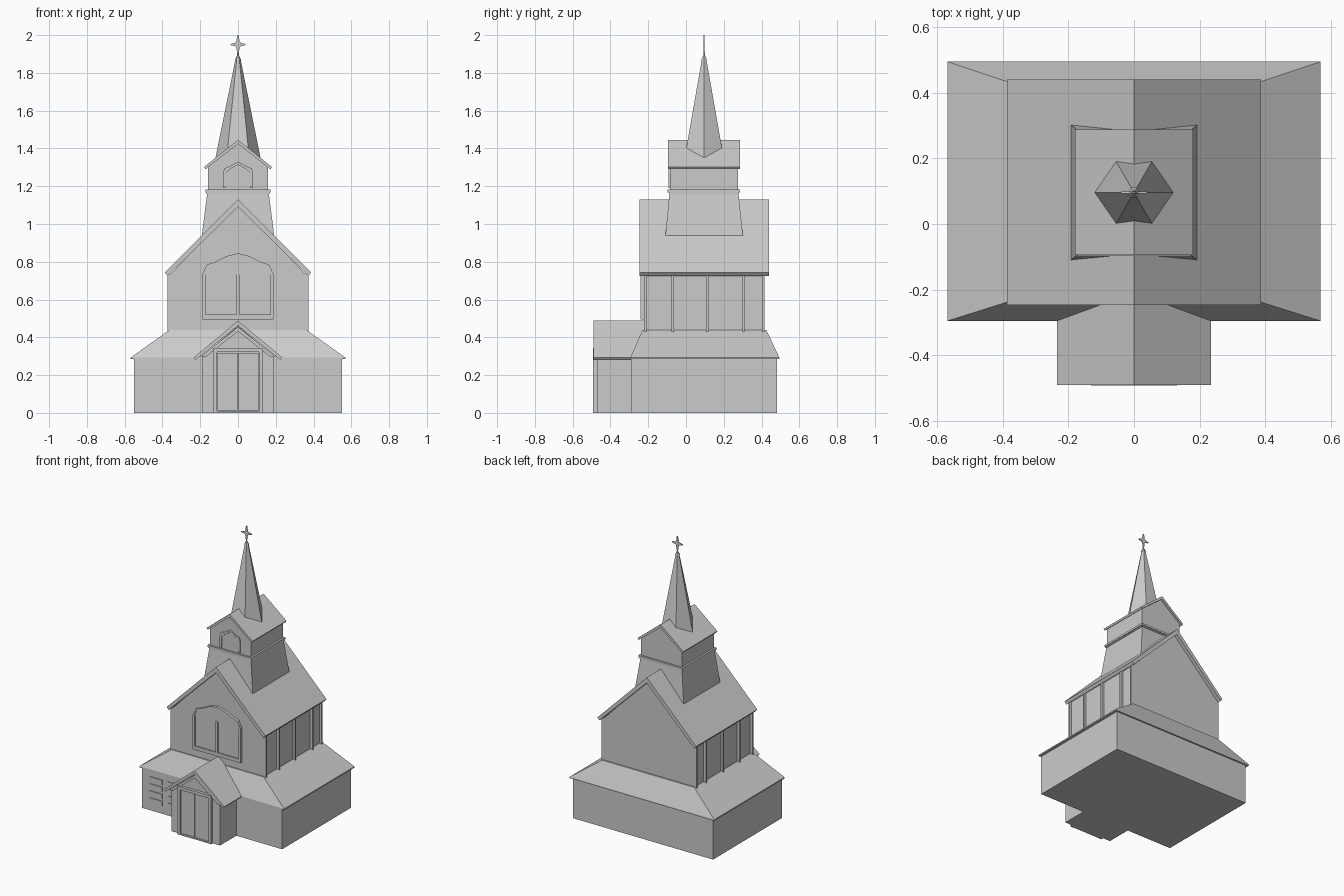
import bpy, bmesh, math
from mathutils import Matrix

if "Cube" in bpy.data.objects:
    bpy.data.objects.remove(bpy.data.objects["Cube"])


def finish(name, bm):
    bmesh.ops.recalc_face_normals(bm, faces=bm.faces)
    me = bpy.data.meshes.new(name)
    bm.to_mesh(me)
    bm.free()
    ob = bpy.data.objects.new(name, me)
    bpy.context.collection.objects.link(ob)
    return ob


def prism(name, pts, y0, y1):
    """Extrude an (x, z) outline from y0 to y1."""
    bm = bmesh.new()
    f = bm.faces.new([bm.verts.new((x, y0, z)) for x, z in pts])
    r = bmesh.ops.extrude_face_region(bm, geom=[f])
    for v in r["geom"]:
        if isinstance(v, bmesh.types.BMVert):
            v.co.y = y1
    return finish(name, bm)


def box(name, x0, x1, y0, y1, z0, z1):
    return prism(name, [(x0, z0), (x1, z0), (x1, z1), (x0, z1)], y0, y1)


def loft(name, sections):
    """Stack rectangles (half_x, y0, y1, z) into a closed solid."""
    bm = bmesh.new()
    rings = [[bm.verts.new(p) for p in ((-x, a, z), (x, a, z), (x, b, z), (-x, b, z))]
             for x, a, b, z in sections]
    for lo, hi in zip(rings, rings[1:]):
        for i in range(4):
            j = (i + 1) % 4
            bm.faces.new((lo[i], lo[j], hi[j], hi[i]))
    bm.faces.new(rings[0])
    bm.faces.new(rings[-1])
    return finish(name, bm)


def gable_walls(name, hx, z0, eave, apex, y0, y1):
    return prism(name, [(-hx, z0), (hx, z0), (hx, eave), (0, apex), (-hx, eave)], y0, y1)


def gable_roof(name, outer, inner, apex, under, y0, y1):
    """Chevron slab: outer/inner are the (x, z) eave corners."""
    return prism(name, [outer, (0, apex), (-outer[0], outer[1]),
                        (-inner[0], inner[1]), (0, under), inner], y0, y1)


def hex_cone(name, r0, r1, z0, z1, y):
    bm = bmesh.new()
    bmesh.ops.create_cone(bm, cap_ends=True, segments=6, radius1=r0, radius2=r1, depth=z1 - z0)
    # put one corner on the +x axis
    a = max(bm.verts, key=lambda v: (v.co.x, v.co.y)).co
    bmesh.ops.rotate(bm, verts=bm.verts, matrix=Matrix.Rotation(-math.atan2(a.y, a.x), 3, 'Z'))
    bmesh.ops.translate(bm, verts=bm.verts, vec=(0, y, (z0 + z1) / 2))
    return finish(name, bm)


def mirrored(half):
    """Complete a right-half outline whose first and last points may lie on x = 0."""
    return half + [(-x, z) for x, z in reversed(half) if x > 0]


# Ground storey and its sloping skirt roof
box("base_walls", -0.55, 0.55, -0.29, 0.482, 0, 0.29)
loft("skirt_roof", [(0.568, -0.295, 0.494, 0.284), (0.568, -0.295, 0.494, 0.293),
                    (0.362, -0.23, 0.425, 0.44)])

# Nave with steep roof
gable_walls("nave_walls", 0.357, 0.43, 0.735, 1.1, -0.222, 0.415)
gable_roof("nave_roof", (0.387, 0.743), (0.372, 0.725), 1.13, 1.09, -0.247, 0.44)

# Side pilasters and corner boards
for s in (-1, 1):
    x0, x1 = sorted((s * 0.35, s * 0.374))
    for y in (-0.216, -0.07, 0.112, 0.305, 0.409):
        box("side_pilaster", x0, x1, y - 0.006, y + 0.006, 0.43, 0.738)

# Large front window: backing, frame bars and arched head
arch = [(0.188, 0.732), (0.18, 0.752), (0.165, 0.785), (0.12, 0.8), (0.06, 0.83), (0, 0.845)]
prism("window_glass", [(-0.18, 0.505), (0.18, 0.505), (0.18, 0.74), (-0.18, 0.74)], -0.231, -0.215)
prism("window_arch", mirrored(arch), -0.236, -0.215)
box("window_sill", -0.188, 0.188, -0.241, -0.215, 0.495, 0.52)
for x0, x1 in ((-0.188, -0.173), (-0.008, 0.008), (0.173, 0.188)):
    box("window_bar", x0, x1, -0.241, -0.215, 0.515, 0.74)
inner = [(x * 0.96, z - 0.012) for x, z in arch]
for s in (-1, 1):
    rim = [(s * x, z) for x, z in arch] + [(s * x, z) for x, z in reversed(inner)]
    prism("window_arch_rim", rim, -0.241, -0.23)

# Porch with gable roof, bargeboards and double door
gable_walls("porch_walls", 0.19, 0, 0.3, 0.46, -0.472, -0.27)
gable_roof("porch_roof", (0.235, 0.293), (0.225, 0.28), 0.488, 0.462, -0.49, -0.22)
prism("porch_bargeboard", [(0.2, 0.295), (0, 0.455), (-0.2, 0.295),
                           (-0.172, 0.295), (0, 0.432), (0.172, 0.295)], -0.484, -0.465)
for s in (-1, 1):
    x0, x1 = sorted((s * 0.112, s * 0.131))
    box("door_post", x0, x1, -0.492, -0.465, 0, 0.343)
    x0, x1 = sorted((s * 0.003, s * 0.108))
    box("door_leaf", x0, x1, -0.484, -0.465, 0.012, 0.318)
box("door_lintel", -0.112, 0.112, -0.492, -0.465, 0.322, 0.343)
box("door_step", -0.112, 0.112, -0.489, -0.465, 0, 0.01)

# Slatted panels on the left of the front wall
for x0, x1 in ((-0.49, -0.39), (-0.345, -0.245)):
    for i in range(4):
        z = 0.055 + i * 0.05
        box("wall_slat", x0, x1, -0.295, -0.285, z, z + 0.035)

# Tower: tapered foot, band and belfry
loft("tower_foot", [(0.196, -0.112, 0.305, 0.9), (0.193, -0.11, 0.302, 0.93),
                    (0.162, -0.087, 0.277, 1.17)])
loft("tower_band_lower", [(0.168, -0.091, 0.281, 1.16), (0.168, -0.091, 0.281, 1.168)])
loft("tower_band", [(0.173, -0.097, 0.287, 1.168), (0.173, -0.097, 0.287, 1.182)])
gable_walls("belfry_walls", 0.16, 1.17, 1.302, 1.432, -0.084, 0.274)
gable_roof("belfry_roof", (0.18, 1.302), (0.172, 1.29), 1.446, 1.424, -0.095, 0.287)

# Small belfry window
bell = [(0.08, 1.27), (0.072, 1.295), (0.045, 1.305), (0, 1.33)]
prism("belfry_window_panel", [(-0.065, 1.2), (0.065, 1.2), (0.065, 1.27), (0, 1.31), (-0.065, 1.27)],
      -0.087, -0.08)
for s in (-1, 1):
    rim = [(s * 0.08, 1.19)] + [(s * x, z) for x, z in bell] + \
          [(0, 1.314), (s * 0.04, 1.292), (s * 0.065, 1.27), (s * 0.065, 1.19)]
    prism("belfry_window_frame", rim, -0.092, -0.08)

# Six-sided spire and finial
CY = 0.096
hex_cone("spire", 0.121, 0.014, 1.342, 1.87, CY)
hex_cone("spire_cap", 0.017, 0.006, 1.868, 1.892, CY)
hex_cone("finial_rod", 0.005, 0.003, 1.885, 1.935, CY)

# Cross: four-pointed star with a disc at its centre
star = []
for k in range(4):
    c, s = math.cos(k * math.pi / 2), math.sin(k * math.pi / 2)
    reach = 0.05 if k % 2 else 0.04
    for u, v in ((reach, -0.003), (reach, 0.003), (0.01, 0.01)):
        star.append((u * c - v * s, 1.95 + u * s + v * c))
prism("cross", star, CY - 0.003, CY + 0.003)
disc = [(0.018 * math.cos(a * math.pi / 6), 1.95 + 0.018 * math.sin(a * math.pi / 6)) for a in range(12)]
prism("cross_disc", disc, CY - 0.002, CY + 0.002)
